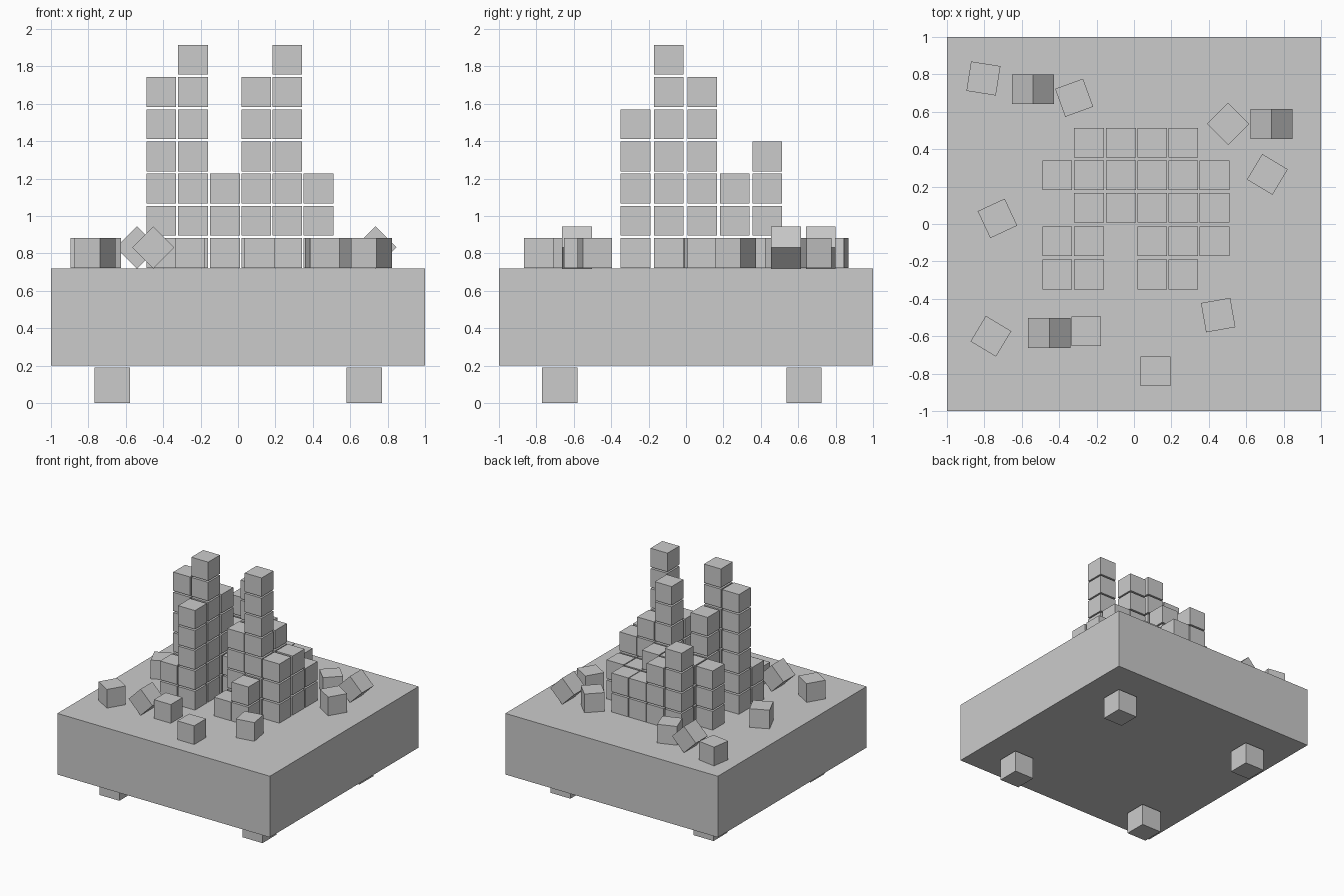
import bpy
from math import radians


def box(name, center, size, rot=(0, 0, 0)):
    bpy.ops.mesh.primitive_cube_add(size=1, location=center,
                                    rotation=[radians(a) for a in rot])
    ob = bpy.context.object
    ob.name = name
    ob.scale = size
    return ob


# Plinth and thin top slab
box("plinth", (0, 0, 0.443), (2, 2, 0.486))
box("top_slab", (0, 0, 0.703), (2, 2, 0.034))

# Four cube feet
for x in (-0.672, 0.675):
    for y in (-0.675, 0.63):
        box("foot", (x, y, 0.095), (0.188, 0.188, 0.188))

# Stacked cube towers: heights per column, rows front to back
S, STEP, Z0 = 0.159, 0.172, 0.803
xs = (-0.41, -0.24, -0.07, 0.098, 0.263, 0.43)
rows = {
    -0.27: (2, 5, 0, 1, 2, 0),
    -0.092: (6, 7, 0, 4, 7, 3),
    0.087: (0, 5, 2, 6, 4, 3),
    0.26: (3, 3, 3, 3, 2, 2),
    0.435: (0, 4, 3, 2, 2, 0),
}
for y, heights in rows.items():
    for x, n in zip(xs, heights):
        for k in range(n):
            box("tower_block", (x, y, Z0 + k * STEP), (S, S, S))

# Loose cubes lying flat: x, y, turn about z
for x, y, a in ((-0.805, 0.778, -9), (-0.32, 0.675, 20), (0.503, 0.535, 45),
                (0.713, 0.265, -31), (-0.73, 0.03, 25), (-0.765, -0.60, -31),
                (-0.255, -0.573, 0), (0.45, -0.487, 10), (0.115, -0.787, 0)):
    box("loose_block", (x, y, Z0), (S, S, S), (0, 0, a))

# Loose cubes balanced on an edge
for x, y in ((-0.54, 0.72), (0.735, 0.535), (-0.453, -0.583)):
    box("tipped_block", (x, y, 0.832), (S, S, S), (0, 45, 0))
